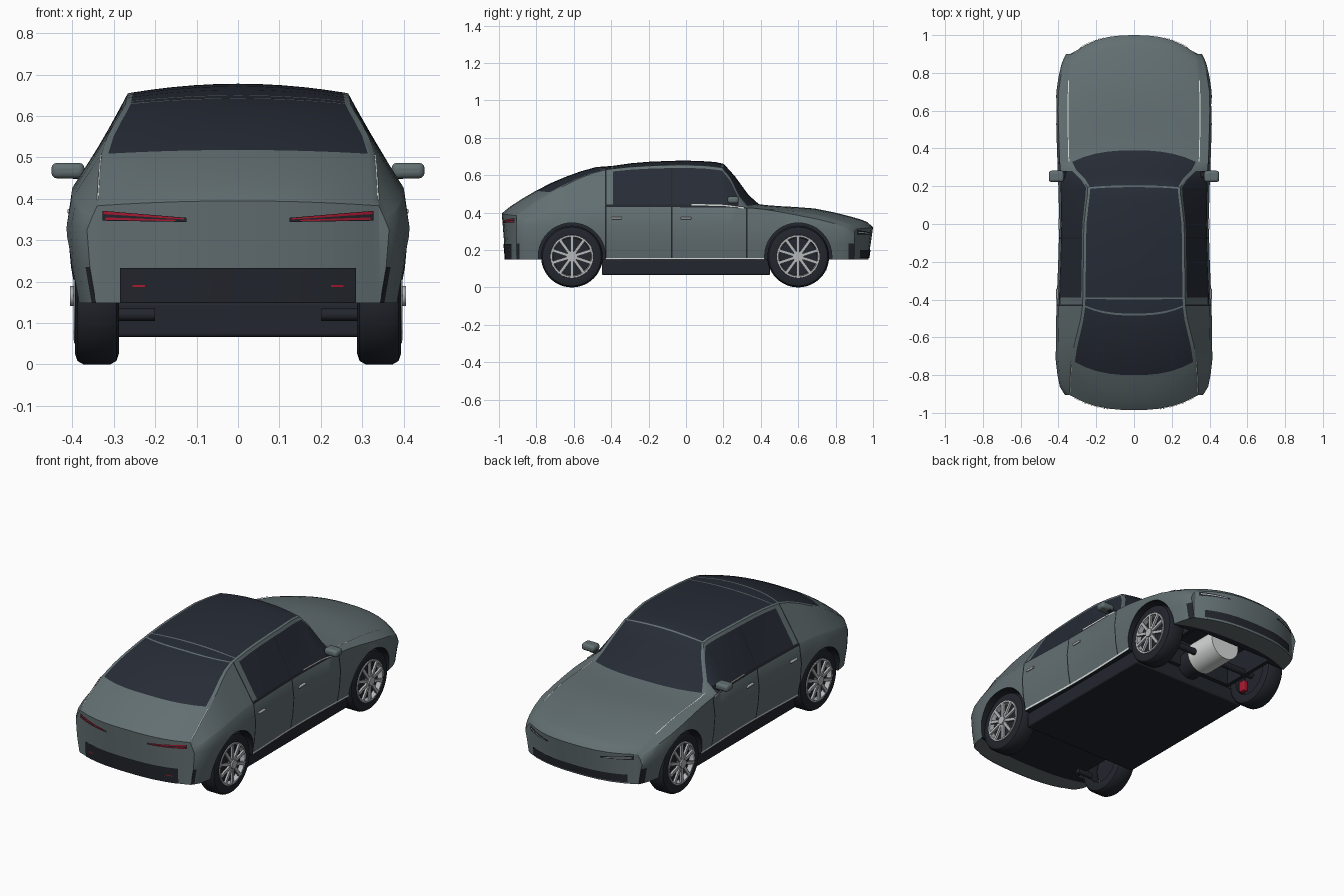
import bpy, bmesh
from math import radians, pi
from mathutils import Matrix, Vector

cube = bpy.data.objects.get("Cube")
if cube:
    bpy.data.objects.remove(cube)


def material(name, r, g, b):
    m = bpy.data.materials.new(name)
    m.use_nodes = True
    m.diffuse_color = (r, g, b, 1)
    m.node_tree.nodes["Principled BSDF"].inputs["Base Color"].default_value = (r, g, b, 1)
    return m


paint = material("grey green paint", .122, .158, .166)
glass = material("dark glass", .02, .025, .037)
black = material("black trim", .016, .019, .026)
silver = material("silver metal", .46, .48, .49)
pale = material("pale casing", .68, .71, .69)
red = material("red lamp", .4, .01, .03)


def make(name, bm, *mats, bevel=0, fix=True):
    if fix:
        bmesh.ops.recalc_face_normals(bm, faces=bm.faces)
    mesh = bpy.data.meshes.new(name)
    bm.to_mesh(mesh)
    bm.free()
    ob = bpy.data.objects.new(name, mesh)
    bpy.context.collection.objects.link(ob)
    for m in mats:
        mesh.materials.append(m)
    if bevel:
        mod = ob.modifiers.new("bevel", "BEVEL")
        mod.width, mod.segments = bevel, 3
    smooth(ob)
    return ob


def smooth(ob):
    bpy.ops.object.select_all(action="DESELECT")
    ob.select_set(True)
    bpy.context.view_layer.objects.active = ob
    bpy.ops.object.shade_smooth_by_angle(angle=radians(32))


def place(loc, size=(1, 1, 1), angle=0, axis="X"):
    return Matrix.Translation(loc) @ Matrix.Rotation(angle, 4, axis) @ Matrix.Diagonal((*size, 1))


def box(name, loc, size, mats, bevel=0):
    bm = bmesh.new()
    bmesh.ops.create_cube(bm, size=1, matrix=place(loc, size))
    return make(name, bm, *mats, bevel=bevel)


def rod(name, loc, radius, length, axis, *mats):
    bm = bmesh.new()
    bmesh.ops.create_cone(bm, cap_ends=True, segments=40, radius1=radius, radius2=radius,
                          depth=length, matrix=place(loc, angle=pi / 2, axis=axis))
    return make(name, bm, *mats)


def curve(*keys):
    """Smooth monotone curve through (y, value) keys."""
    n = len(keys)
    d = [(keys[i + 1][1] - keys[i][1]) / (keys[i + 1][0] - keys[i][0]) for i in range(n - 1)]
    m = [d[0]] + [0 if a * b <= 0 else 2 * a * b / (a + b) for a, b in zip(d, d[1:])] + [d[-1]]

    def f(y):
        i = max([0] + [k for k in range(n - 1) if keys[k][0] <= y])
        h = keys[i + 1][0] - keys[i][0]
        t = (y - keys[i][0]) / h
        return ((1 + 2 * t) * (1 - t) ** 2 * keys[i][1] + t * (1 - t) ** 2 * h * m[i]
                + t * t * (3 - 2 * t) * keys[i + 1][1] + t * t * (t - 1) * h * m[i + 1])
    return f


# Profile curves of the body along its length
TAIL, NOSE, FLOOR, TUCK = -.905, .9, .148, .022
crown = curve((TAIL, .395), (-.87, .425), (-.72, .518), (-.57, .592), (-.42, .645), (-.2, .672), (0, .678),
              (.14, .671), (.19, .66), (.32, .445), (.6, .422), (.75, .388), (.87, .35), (NOSE, .32))
edge_z = curve((TAIL, .383), (-.72, .508), (-.42, .63), (-.2, .65), (0, .655), (.19, .64),
               (.32, .435), (.6, .405), (.75, .375), (.87, .335), (NOSE, .312))
edge_x = curve((TAIL, .34), (-.72, .33), (-.42, .272), (0, .265), (.19, .245), (.32, .345),
               (.6, .35), (.87, .34), (NOSE, .33))
width = curve((TAIL, .365), (-.86, .393), (-.7, .415), (-.5, .412), (0, .397), (.5, .411),
              (.65, .414), (.8, .396), (.87, .375), (NOSE, .36))
belt = curve((TAIL, .355), (-.72, .4), (-.42, .43), (.32, .425), (.6, .385), (.87, .315), (NOSE, .29))
bow = curve((TAIL, -.08), (-.72, -.08), (-.43, -.05), (-.39, 0), (.19, .01), (.32, .07), (NOSE, .1))
COLS = (0, .2, .4, .6, .78, .95, 1)


def bulge(u):
    return 1 - min(u, 1) ** 2.6


def half_section(s):
    w, ex, ez, zb, b = width(s), edge_x(s), edge_z(s), belt(s), bow(s)
    sill = w - TUCK
    pts = [Vector((sill * u, s + b * .75 * bulge(u), FLOOR)) for u in COLS]
    pts.append(Vector((w - .007, s, .235)))
    pts.append(Vector((w, s, min(.33, zb - .03))))
    low, high = Vector((w - .012, s, zb)), Vector((ex, s, ez))
    pts += [low, low.lerp(high, .06), low.lerp(high, .93)]
    for u in reversed(COLS):
        pts.append(Vector((ex * u, s + b * bulge(u), ez + (crown(s) - ez) * (1 - u * u))))
    return pts


def face_colour(s, row):
    seam = any(abs(s - k) < .004 for k in (-.43, -.076, .324))
    if row < 6:
        return 0 if s < -.78 or s > .8 else 2
    if row < 9:
        return 2 if seam or (row == 6 and (s < -.88 or s > .86)) else 0
    if row == 9:
        return 2 if -.434 < s < .32 else 0
    if row < 12 and abs(s + .43) < .004:
        return 2
    if row == 10:
        return (2 if seam else 1) if -.39 < s < .3 else 0
    if row > 12:
        ribbon = -.434 < s < -.426 or -.396 < s < -.39 or .185 < s < .194
        return 1 if -.72 < s < .32 and not ribbon else 0
    return 0


# Body shell: lofted ring sections with capped ends
stations = [TAIL, -.89, -.86, -.8, -.72, -.64, -.57, -.5, -.434, -.426, -.396, -.39, -.3, -.2, -.08, -.072,
            0, .1, .15, .185, .194, .235, .28, .32, .328, .36, .42, .5, .6, .7, .78, .84, .87, .89, NOSE]
bm = bmesh.new()
rings = []
for s in stations:
    half = half_section(s)
    ring = half + [Vector((-p.x, p.y, p.z)) for p in reversed(half[1:-1])]
    rings.append([bm.verts.new(p) for p in ring])
N = len(rings[0])
H = N // 2
for k in range(len(stations) - 1):
    mid = (stations[k] + stations[k + 1]) / 2
    for j in range(N):
        n = (j + 1) % N
        f = bm.faces.new((rings[k][j], rings[k][n], rings[k + 1][n], rings[k + 1][j]))
        f.material_index = face_colour(mid, j if j < H else N - 1 - j)
for ring in (rings[0], rings[-1]):
    caps = [(i, i + 1, H - 1 - i, H - i) for i in range(6)] + [tuple(range(6, 13))]
    for c in caps:
        bm.faces.new([ring[i] for i in c])
        bm.faces.new([ring[-i % N] for i in c])
SLOTS = (paint, glass, black)
body = make("body_shell", bm, *SLOTS)

# Wheel wells and engine bay cut out of the shell, lined in black
AXLES = {"rear": -.61, "front": .6}
cutters = [rod("arch_cutter", (x, y, .165), .18, 1, "Y", *SLOTS) for y in AXLES.values() for x in (-.77, .77)]
cutters.append(box("bay_cutter", (0, .64, .2), (.5, .34, .2), SLOTS))
for cutter in cutters:
    cutter.hide_render = True
    for p in cutter.data.polygons:
        p.material_index = 2
    mod = body.modifiers.new("cut", "BOOLEAN")
    mod.operation, mod.solver, mod.object = "DIFFERENCE", "EXACT", cutter
    bpy.context.view_layer.objects.active = body
    bpy.ops.object.modifier_apply(modifier=mod.name)
    bpy.data.objects.remove(cutter)
smooth(body)


def end_panel(name, s, x0, x1, low, high, mat, off=.004):
    """Thin plate hugging the nose or tail; low and high are z at x0 and x1."""
    sign = 1 if s > 0 else -1
    bm = bmesh.new()
    cols = []
    for i in range(17):
        t = i / 16
        x = x0 + (x1 - x0) * t
        col = []
        for a, b in (low, high):
            z = a + (b - a) * t
            v = (z - FLOOR) / (edge_z(s) - FLOOR)
            sill = width(s) - TUCK
            u = abs(x) / (sill + (edge_x(s) - sill) * v)
            y = s + bow(s) * bulge(u) * (.75 + .25 * v)
            col.append(bm.verts.new((x, y + sign * off, z)))
        cols.append(col)
    for a, b in zip(cols, cols[1:]):
        f = bm.faces.new((a[0], b[0], b[1], a[1]))
        f.normal_update()
        if f.normal.y * sign < 0:
            f.normal_flip()
    make(name, bm, mat, fix=False)


def side_strip(name, row, s0, s1, side, lift, across):
    """Thin pale line following one row of the body sections."""
    bm = bmesh.new()
    pairs = []
    for i in range(13):
        p = half_section(s0 + (s1 - s0) * i / 12)[row] + Vector(lift)
        pairs.append([bm.verts.new((side * q.x, q.y, q.z)) for q in (p, p + Vector(across))])
    for a, b in zip(pairs, pairs[1:]):
        f = bm.faces.new((a[0], b[0], b[1], a[1]))
        f.normal_update()
        if f.normal.z + side * f.normal.x < 0:
            f.normal_flip()
    make(name, bm, pale, fix=False)


# Bumper panels
end_panel("rear_bumper_panel", TAIL, -.285, .285, (.149, .149), (.233, .233), black)
end_panel("front_grille", NOSE, -.29, .29, (.157, .157), (.2, .2), black)


def lathe(bm, profile, x, y, side):
    vs = [bm.verts.new((x + side * a, y, .165 + r)) for a, r in profile]
    es = [bm.edges.new((vs[i - 1], vs[i])) for i in range(len(vs))]
    bmesh.ops.spin(bm, geom=vs + es, cent=(x, y, .165), axis=(1, 0, 0), angle=2 * pi, steps=48)
    bmesh.ops.remove_doubles(bm, verts=bm.verts, dist=.0001)


TYRE = ((-.05, .11), (-.053, .14), (-.047, .157), (-.033, .165), (.033, .165),
        (.047, .157), (.053, .14), (.05, .112), (.02, .108))
RIM = ((.045, .116), (.055, .114), (.055, .105), (.01, .1), (.01, .108))

for side, label in ((1, "left"), (-1, "right")):
    # Lamps
    end_panel(f"{label}_tail_lamp_upper", TAIL, side * .13, side * .325, (.35, .363), (.353, .37), red, .006)
    end_panel(f"{label}_tail_lamp_lower", TAIL, side * .15, side * .32, (.346, .349), (.349, .355), red, .006)
    end_panel(f"{label}_tail_lamp_surround", TAIL, side * .125, side * .328, (.344, .347), (.354, .371), black)
    end_panel(f"{label}_reflector", TAIL, side * .225, side * .255, (.187, .187), (.192, .192), red, .007)
    end_panel(f"{label}_headlamp", NOSE, side * .16, side * .318, (.284, .283), (.292, .307), black)
    end_panel(f"{label}_headlamp_strip", NOSE, side * .18, side * .31, (.287, .292), (.29, .298), silver, .006)

    # Pale gaps along the sill, front window, bonnet and tailgate
    side_strip(f"{label}_sill_strip", 6, -.43, .42, side, (.004, 0, 0), (0, 0, .01))
    side_strip(f"{label}_window_strip", 10, .03, .31, side, (.004, 0, -.004), (0, 0, .009))
    side_strip(f"{label}_bonnet_strip", 12, .33, .76, side, (-.003, 0, .004), (.005, 0, 0))
    side_strip(f"{label}_tailgate_strip", 12, -.89, -.73, side, (-.002, 0, .004), (.004, 0, 0))

    # Mirrors, handles and exhaust
    box(f"{label}_mirror", (side * .411, .252, .468), (.08, .06, .038), [paint], .014)
    box(f"{label}_mirror_stalk", (side * .376, .262, .455), (.05, .03, .014), [black], .004)
    for k, y in enumerate((-.37, 0)):
        box(f"{label}_door_handle_{k}", (side * (width(y) - .003), y, .37), (.014, .058, .012), [silver], .004)
    rod(f"{label}_exhaust_pipe", (side * .245, -.7, .12), .015, .09, "Y", black)

    # Wheels
    for end, y in AXLES.items():
        x = side * .341
        bm = bmesh.new()
        lathe(bm, TYRE, x, y, side)
        make(f"{end}_{label}_tyre", bm, black)
        bm = bmesh.new()
        lathe(bm, RIM, x, y, side)
        for k in range(10):
            spoke = place((x + side * .051, y, .165), angle=k * pi / 5) @ place((0, 0, .062), (.012, .016, .09))
            bmesh.ops.create_cube(bm, size=1, matrix=spoke)
        make(f"{end}_{label}_rim", bm, silver)
        rod(f"{end}_{label}_hub", (x + side * .05, y, .165), .024, .03, "Y", silver)
        rod(f"{end}_{label}_brake", (x + side * .015, y, .165), .1, .03, "Y", black)
    box(f"{label}_caliper", (side * .31, .53, .13), (.03, .04, .06), [red], .006)

# Underbody and running gear
box("floor_pan", (0, 0, .108), (.72, .9, .084), [black], .008)
rod("front_axle", (0, .6, .165), .018, .62, "Y", black)
rod("gearbox", (0, .5, .175), .075, .12, "X", black)
rod("engine_casing", (0, .65, .18), .09, .2, "X", pale)
